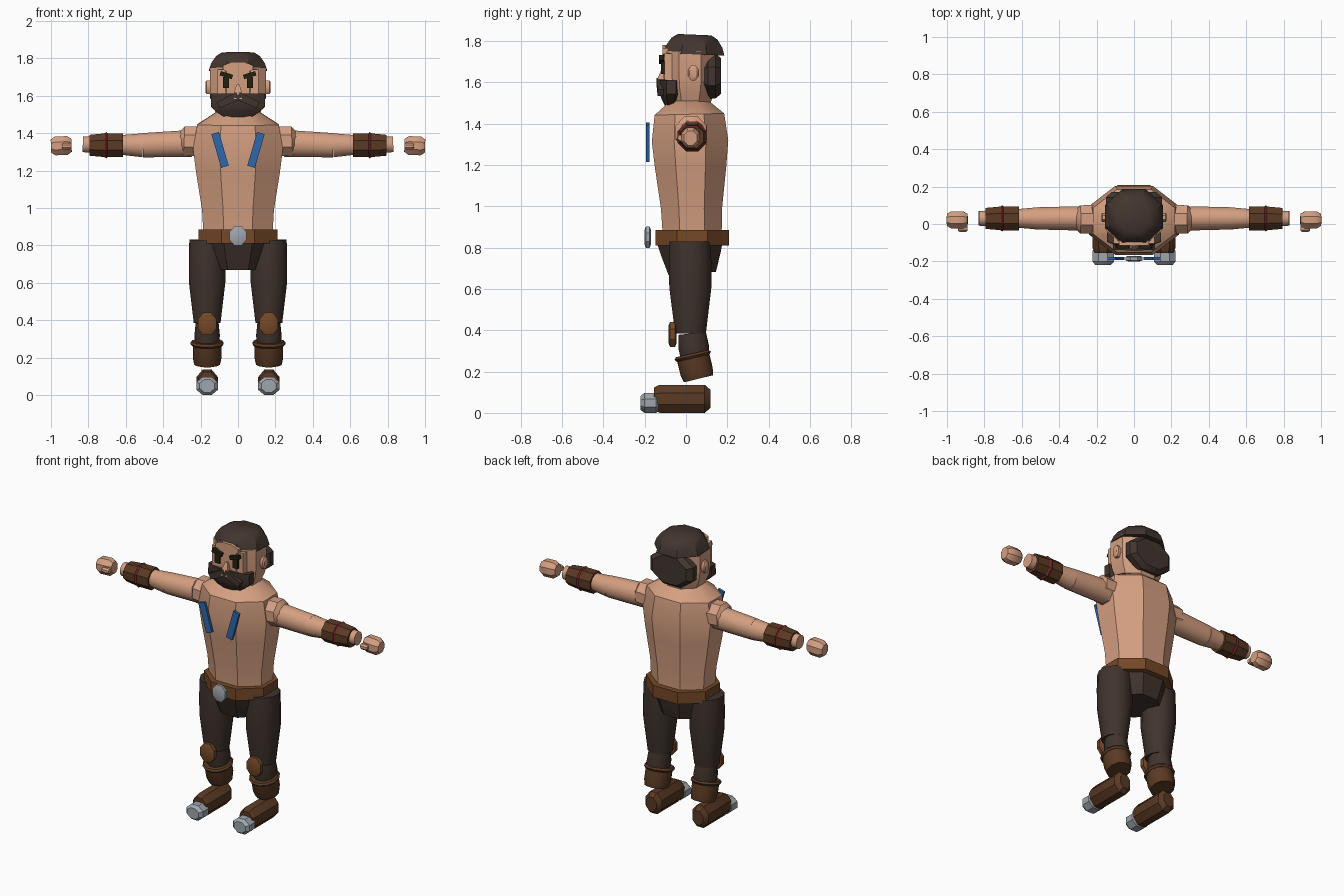
import bpy, bmesh, math
from mathutils import Matrix, Vector

if "Cube" in bpy.data.objects:
    bpy.data.objects.remove(bpy.data.objects["Cube"])


def material(name, *srgb):
    mat = bpy.data.materials.new(name)
    colour = [(channel / 255) ** 2.2 for channel in srgb] + [1]
    mat.use_nodes = True
    mat.diffuse_color = colour
    mat.node_tree.nodes["Principled BSDF"].inputs["Base Color"].default_value = colour
    return mat


skin = material("skin", 212, 158, 128)
hair = material("dark_hair", 68, 56, 50)
cloth = material("dark_trousers", 66, 54, 48)
leather = material("dark_leather", 90, 60, 40)
tan = material("tan_leather", 116, 74, 44)
red = material("red_cord", 120, 44, 42)
metal = material("grey_metal", 158, 165, 172)
blue = material("blue_cloth", 50, 104, 172)
black = material("olive_black", 38, 38, 22)

# Shared profiles: (fraction along the axis, scale of the section)
STRAIGHT = ((0, 1), (1, 1))
TAPERED = ((0, 1), (1, 0.8))
FLARED = ((0, 0.7), (1, 1))
ROUNDED = ((0, 0.7), (0.2, 1), (0.8, 1), (1, 0.7))
RIDGED = ((0, 0.9), (0.5, 1), (1, 0.9))


def make_object(name, bm, mat):
    bmesh.ops.recalc_face_normals(bm, faces=bm.faces)
    mesh = bpy.data.meshes.new(name)
    bm.to_mesh(mesh)
    mesh.materials.append(mat)
    part = bpy.data.objects.new(name, mesh)
    bpy.context.collection.objects.link(part)
    bpy.ops.object.select_all(action="DESELECT")
    part.select_set(True)
    bpy.context.view_layer.objects.active = part
    bpy.ops.object.shade_smooth_by_angle(angle=math.radians(35))


def column(name, mat, start, end, half, profile=STRAIGHT, sides=8, pair=False):
    """Sweep a regular section, of the given half sizes, from start to end."""
    start, end = Vector(start), Vector(end)
    axis = (end - start).normalized()
    across = Vector((0, 1, 0)) if abs(axis.x) > abs(axis.z) else Vector((1, 0, 0))
    depth = axis.cross(across).normalized()
    across = depth.cross(axis)
    reach = 1 / math.cos(math.pi / sides)
    bm = bmesh.new()
    rings = []
    for fraction, scale in profile:
        ring = []
        for i in range(sides):
            angle = (i + 0.5) * math.tau / sides
            offset = (across * half[0] * math.cos(angle)
                      + depth * half[1] * math.sin(angle))
            ring.append(bm.verts.new(start.lerp(end, fraction) + offset * reach * scale))
        rings.append(ring)
    for lower, upper in zip(rings, rings[1:]):
        for i in range(sides):
            bm.faces.new((lower[i - 1], lower[i], upper[i], upper[i - 1]))
    bm.faces.new(rings[0])
    bm.faces.new(rings[-1])
    if pair:
        make_object("left_" + name, bm, mat)
        bm.transform(Matrix.Diagonal((-1, 1, 1, 1)))
        make_object("right_" + name, bm, mat)
    else:
        make_object(name, bm, mat)
    bm.free()


def box(name, mat, start, end, half, profile=STRAIGHT, pair=False):
    column(name, mat, start, end, half, profile, sides=4, pair=pair)


def limb(name, mat, start, end, half, profile=STRAIGHT, sides=12):
    column(name, mat, start, end, half, profile, sides, pair=True)


# Torso, pelvis and belt
column("torso", skin, start=(0, 0.03, 0.86), end=(0, 0.015, 1.51), half=(0.24, 0.185),
       profile=((0, 0.77), (0.2, 0.8), (0.5, 0.93), (0.7, 1), (0.9, 0.91), (1, 0.5)))
column("pelvis", cloth, start=(0, 0.03, 0.675), end=(0, 0.02, 0.83),
       half=(0.185, 0.16), profile=((0, 0.72), (0.6, 0.9), (1, 1)))
column("belt", tan, start=(0, 0.03, 0.81), end=(0, 0.03, 0.885), half=(0.21, 0.178))
column("belt_buckle", metal, start=(0, -0.2, 0.85), end=(0, -0.17, 0.85),
       half=(0.045, 0.052), profile=ROUNDED)
box("chest_strap", blue, start=(0.07, -0.185, 1.22), end=(0.122, -0.185, 1.4),
    half=(0.021, 0.008), pair=True)

# Head, ears and face
column("head", skin, start=(0, 0.02, 1.49), end=(0, 0.02, 1.75), half=(0.15, 0.128),
       profile=((0, 0.75), (0.3, 0.95), (0.5, 1), (1, 1)))
box("face", skin, start=(0, -0.04, 1.56), end=(0, -0.04, 1.74), half=(0.11, 0.065))
column("forehead", skin, start=(0, 0, 1.75), end=(0, -0.114, 1.75), half=(0.08, 0.03))
limb("ear", skin, start=(0.14, 0.035, 1.645), end=(0.175, 0.035, 1.645),
     half=(0.025, 0.037), profile=ROUNDED, sides=8)
box("nose", skin, start=(0, -0.118, 1.58), end=(0, -0.11, 1.66), half=(0.021, 0.024),
    profile=((0, 1), (0.4, 1), (1, 0.4)))
box("eyebrow", black, start=(0.03, -0.118, 1.7), end=(0.095, -0.118, 1.72),
    half=(0.012, 0.012), pair=True)
box("eye", black, start=(0.064, -0.112, 1.64), end=(0.064, -0.112, 1.7),
    half=(0.017, 0.01), pair=True)

# Hair and beard
column("hair_cap", hair, start=(0, 0.038, 1.735), end=(0, 0.042, 1.83),
       half=(0.155, 0.148), profile=((0, 1), (0.4, 0.92), (0.8, 0.75), (1, 0.55)))
column("back_hair", hair, start=(0, 0.08, 1.63), end=(0, 0.17, 1.63),
       half=(0.15, 0.108), profile=((0, 0.8), (0.3, 1), (0.7, 1), (1, 0.8)))
column("beard", hair, start=(0, -0.075, 1.475), end=(0, -0.07, 1.61),
       half=(0.145, 0.055), profile=((0, 0.4), (0.3, 0.8), (0.5, 1), (1, 1)))
box("moustache", hair, start=(0, -0.12, 1.6), end=(0.105, -0.12, 1.55),
    half=(0.022, 0.022), profile=TAPERED, pair=True)

# Arms, bracers and hands
limb("shoulder", skin, start=(0.2, 0.025, 1.355), end=(0.31, 0.025, 1.36),
     half=(0.077, 0.08), profile=((0, 1), (0.8, 0.97), (1, 0.65)), sides=8)
limb("upper_arm", skin, start=(0.25, 0.03, 1.345), end=(0.51, 0.03, 1.335),
     half=(0.066, 0.072), profile=((0, 1), (1, 0.9)))
limb("forearm", skin, start=(0.51, 0.03, 1.335), end=(0.83, 0.03, 1.34),
     half=(0.06, 0.064), profile=((0, 1), (0.3, 0.85), (1, 0.65)))
limb("bracer", leather, start=(0.615, 0.03, 1.335), end=(0.795, 0.03, 1.335),
     half=(0.064, 0.064), profile=((0, 1), (0.5, 1), (1, 0.87)), sides=8)
limb("bracer_cord", red, start=(0.695, 0.03, 1.335), end=(0.715, 0.03, 1.335),
     half=(0.07, 0.07), profile=RIDGED, sides=8)
limb("hand", skin, start=(0.89, 0.022, 1.335), end=(1, 0.022, 1.33),
     half=(0.045, 0.05), profile=ROUNDED, sides=8)
limb("thumb", skin, start=(0.89, -0.025, 1.33), end=(0.94, -0.025, 1.33),
     half=(0.018, 0.018), profile=ROUNDED, sides=8)

# Legs and knee pads
hip = 0.165
limb("thigh", cloth, start=(hip, 0.022, 0.385), end=(hip, 0.02, 0.83),
     half=(0.098, 0.102), profile=((0, 0.73), (0.5, 1), (0.8, 1), (1, 0.97)))
limb("knee_pad", tan, start=(hip, -0.085, 0.38), end=(hip, -0.045, 0.38),
     half=(0.05, 0.06), profile=ROUNDED, sides=8)

# Shins and boot shafts lean back towards the heel
limb("shin", cloth, start=(hip, 0.045, 0.25), end=(hip, 0.03, 0.385),
     half=(0.068, 0.074), profile=RIDGED)
limb("boot_shaft", leather, start=(hip, 0.06, 0.165), end=(hip, 0.032, 0.28),
     half=(0.076, 0.08), profile=((0, 0.9), (0.3, 1), (1, 1)))
limb("boot_cuff", leather, start=(hip, 0.035, 0.265), end=(hip, 0.03, 0.287),
     half=(0.088, 0.09), profile=RIDGED)

# Feet with metal toe caps
limb("foot", leather, start=(hip, -0.155, 0.068), end=(hip, 0.118, 0.068),
     half=(0.057, 0.068), profile=((0, 0.8), (0.1, 1), (0.9, 1), (1, 0.65)), sides=8)
limb("toe_cap", metal, start=(hip, -0.22, 0.048), end=(hip, -0.125, 0.048),
     half=(0.058, 0.048), profile=ROUNDED, sides=8)
